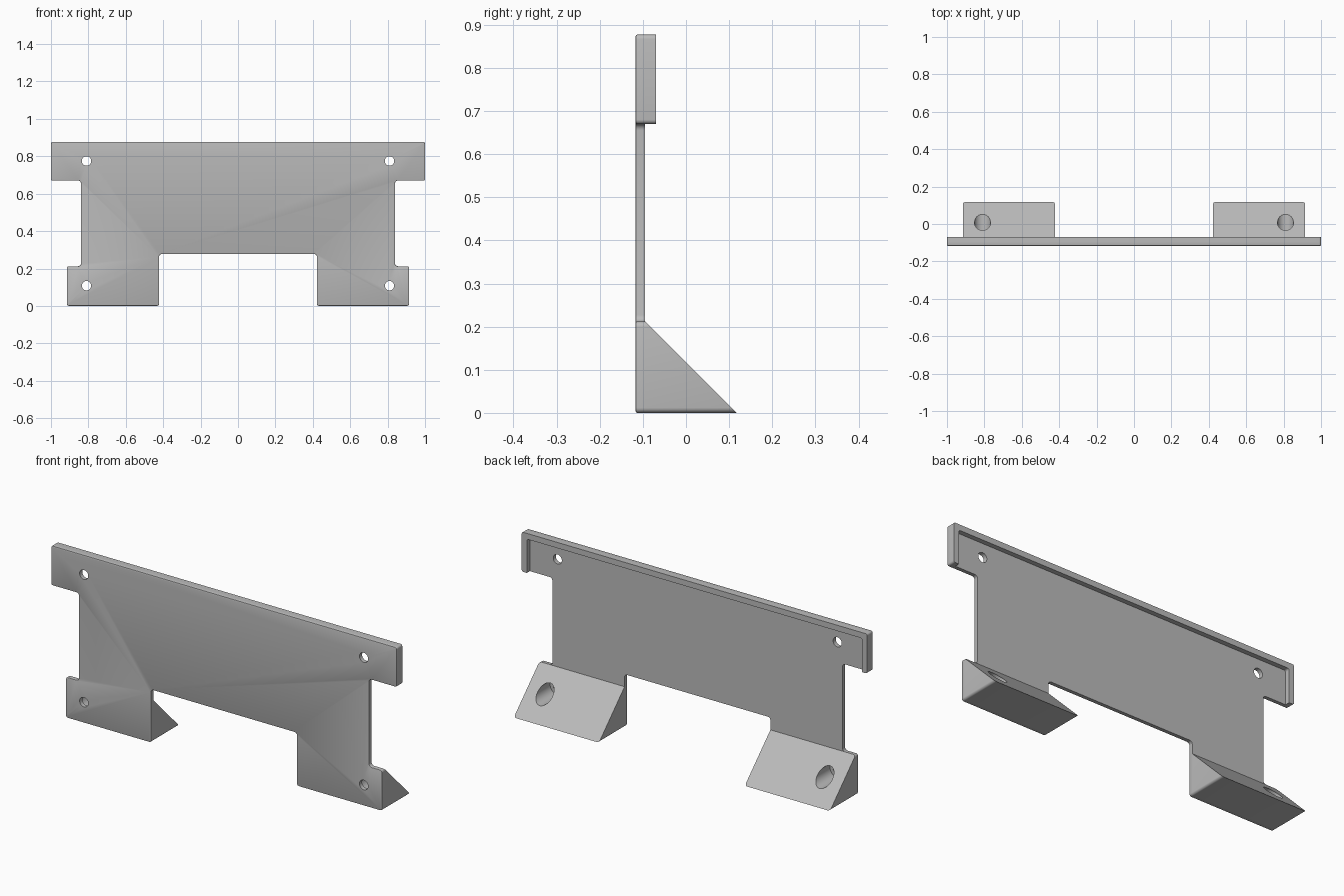
import bpy, bmesh, math
from mathutils import Vector

if "Cube" in bpy.data.objects:
    bpy.data.objects.remove(bpy.data.objects["Cube"], do_unlink=True)

FRONT, PLATE_BACK, RIM_BACK, FOOT_BACK = -0.117, -0.095, -0.07, 0.117
TOP, BAND, FOOT = 0.877, 0.67, 0.212
NOTCH, WAIST, FOOT_X = 0.422, 0.84, 0.915

grey = bpy.data.materials.new("plain grey")
grey.use_nodes = True
grey.diffuse_color = (0.5, 0.5, 0.5, 1)
grey.node_tree.nodes["Principled BSDF"].inputs["Base Color"].default_value = (0.5, 0.5, 0.5, 1)


def rounded(points, steps=5):
    """Round the corners of an (x, z, radius) outline."""
    out = []
    for i, (x, z, r) in enumerate(points):
        p = Vector((x, z))
        if r == 0:
            out.append(p)
            continue
        a = p + (Vector(points[i - 1][:2]) - p).normalized() * r
        b = p + (Vector(points[(i + 1) % len(points)][:2]) - p).normalized() * r
        centre = a + b - p
        for k in range(steps + 1):
            t = k / steps * math.pi / 2
            out.append(centre + (a - centre) * math.cos(t) + (b - centre) * math.sin(t))
    return out


def extrude(name, outline, y0, back, bevel=0.0):
    """Extrude an outline from y0 to back(z), easing the front edge."""
    bm = bmesh.new()
    front = [bm.verts.new((p.x, y0, p.y)) for p in outline]
    rear = [bm.verts.new((p.x, back(p.y), p.y)) for p in outline]
    face = bm.faces.new(front)
    bm.faces.new(rear[::-1])
    n = len(front)
    for i in range(n):
        j = (i + 1) % n
        bm.faces.new((front[j], front[i], rear[i], rear[j]))
    bmesh.ops.recalc_face_normals(bm, faces=bm.faces)
    if bevel:
        bmesh.ops.bevel(bm, geom=list(face.edges), offset=bevel, segments=2,
                        profile=0.5, affect='EDGES')
    mesh = bpy.data.meshes.new(name)
    bm.to_mesh(mesh)
    bm.free()
    mesh.materials.append(grey)
    ob = bpy.data.objects.new(name, mesh)
    bpy.context.collection.objects.link(ob)
    return ob


def drill(ob, x, z, radius, y0, y1):
    """Cut a round hole along y."""
    bpy.ops.mesh.primitive_cylinder_add(vertices=40, radius=radius, depth=y1 - y0,
                                        location=(x, (y0 + y1) / 2, z),
                                        rotation=(math.pi / 2, 0, 0))
    cutter = bpy.context.object
    cutter.hide_render = True
    cutter.data.materials.append(grey)
    mod = ob.modifiers.new("hole", 'BOOLEAN')
    mod.operation, mod.solver, mod.object = 'DIFFERENCE', 'EXACT', cutter
    bpy.context.view_layer.objects.active = ob
    bpy.ops.object.modifier_apply(modifier=mod.name)
    bpy.data.objects.remove(cutter, do_unlink=True)


# Plate: right half of the outline, mirrored
half = [(NOTCH, 0.277, 0.015), (NOTCH, 0, 0.012), (FOOT_X, 0, 0.012),
        (FOOT_X, FOOT, 0.012), (WAIST, FOOT, 0.015), (WAIST, BAND, 0.015),
        (1, BAND, 0.01), (1, TOP, 0.01)]
outline = half + [(-x, z, r) for x, z, r in reversed(half)]
plate = extrude("back_plate", rounded(outline), FRONT, lambda z: PLATE_BACK, 0.004)

# Raised rim along the top and the ends of the upper band
lip = 0.03
half = [(1 - lip, TOP - lip, 0.01), (1 - lip, BAND, 0), (1, BAND, 0.01), (1, TOP, 0.01)]
outline = half + [(-x, z, r) for x, z, r in reversed(half)]
rim = extrude("top_rim", rounded(outline), PLATE_BACK, lambda z: RIM_BACK)

# Wedge feet with a sloped back and a wide hole behind the screw hole
feet = []
for side, name in ((1, "left_foot"), (-1, "right_foot")):
    shape = [(side * x, z, r) for x, z, r in (
        (NOTCH, 0, 0.012), (FOOT_X, 0, 0.012), (FOOT_X, FOOT, 0.012), (NOTCH, FOOT, 0))]
    foot = extrude(name, rounded(shape), PLATE_BACK, lambda z: FOOT_BACK - z)
    drill(foot, side * 0.81, 0.108, 0.043, -0.2, 0.2)
    feet.append(foot)
    for z in (0.108, 0.775):
        drill(plate, side * 0.81, z, 0.025, -0.2, 0)

# Smooth the rounded corners, keep the rest sharp
bpy.ops.object.select_all(action='DESELECT')
for ob in [plate, rim] + feet:
    ob.select_set(True)
bpy.context.view_layer.objects.active = plate
bpy.ops.object.shade_smooth_by_angle(angle=math.radians(30))
